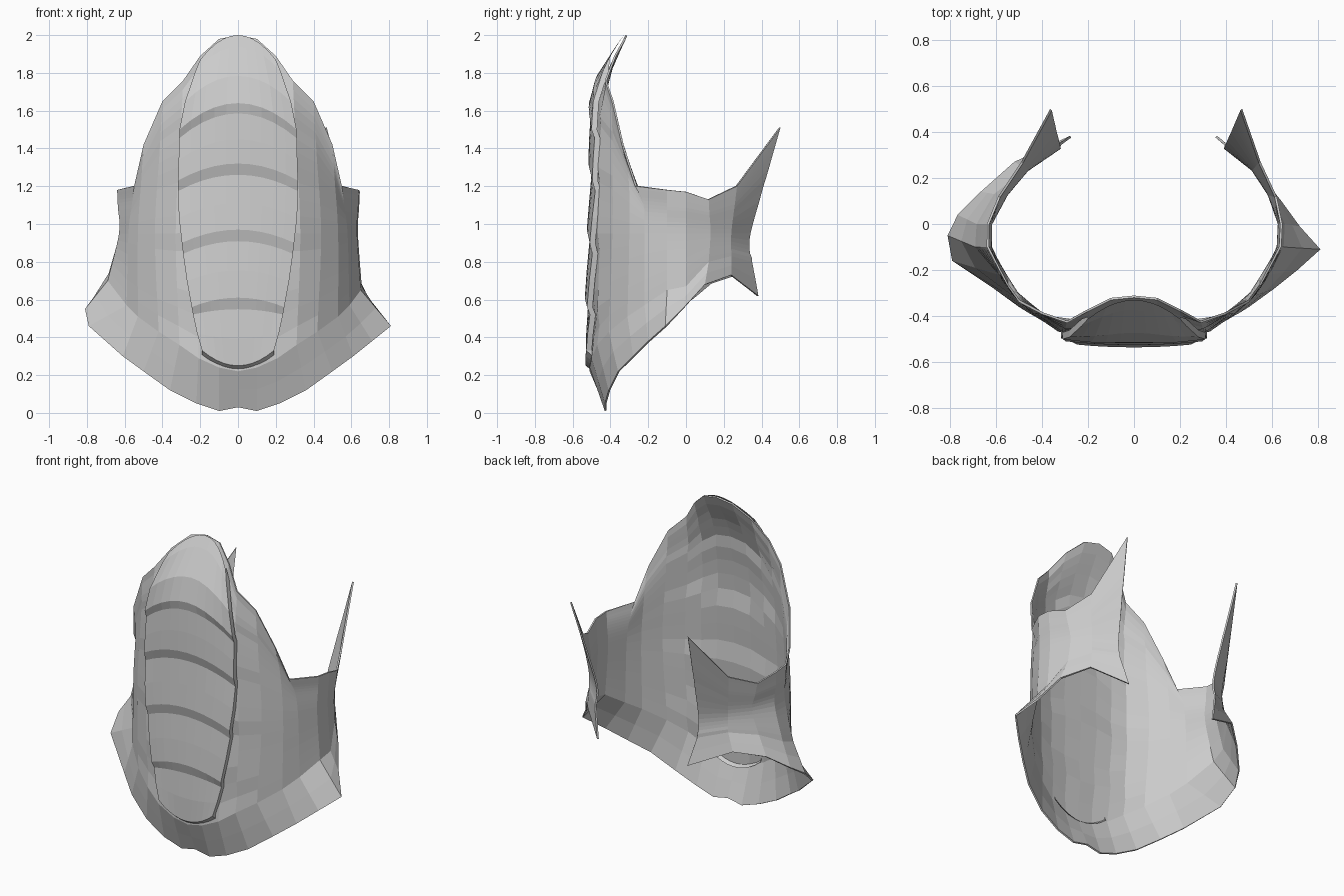
import bpy
from mathutils import Vector as V

if "Cube" in bpy.data.objects:
    bpy.data.objects.remove(bpy.data.objects["Cube"])

# Right-half contours, from centre front round to the rear wing
hem = [(0, -.43, .03), (.1, -.43, .01), (.22, -.43, .05), (.36, -.41, .12), (.5, -.36, .22), (.61, -.28, .3),
       (.71, -.2, .38), (.81, -.11, .46), (.72, -.01, .56), (.64, .1, .68), (.53, .24, .73), (.36, .38, .62)]
crease = [(0, -.51, .22), (.1, -.51, .24), (.21, -.5, .29), (.31, -.47, .36), (.42, -.41, .43), (.53, -.31, .51),
          (.59, -.22, .57), (.65, -.1, .65), (.655, 0, .67), (.6, .12, .8), (.52, .24, .83), (.4, .345, .8)]
waist = [(0, -.5, 1), (.12, -.5, .99), (.23, -.495, .96), (.33, -.47, .95), (.44, -.39, .95), (.53, -.3, .95),
         (.58, -.22, .95), (.63, -.1, .95), (.635, 0, .95), (.59, .13, .95), (.52, .24, .95), (.4, .34, .95)]
crown = [(0, -.32, 2), (.1, -.33, 1.98), (.2, -.38, 1.89), (.29, -.43, 1.76), (.4, -.395, 1.65), (.5, -.34, 1.42),
         (.55, -.27, 1.2), (.64, -.1, 1.18), (.645, 0, 1.17), (.62, .12, 1.13), (.55, .27, 1.2), (.47, .5, 1.51)]
# The left flare is higher and wider than the right one
hem_left = {6: (.79, -.16, .46), 7: (.81, -.05, .55), 8: (.78, .04, .61), 9: (.7, .14, .69), 10: (.58, .27, .73)}
crease_left = {7: (.69, -.1, .7), 8: (.69, 0, .74), 9: (.64, .13, .81)}


def lerp_table(t, table):
    for (a, fa), (b, fb) in zip(table, table[1:]):
        if t <= b:
            return fa + (fb - fa) * max(0, t - a) / (b - a)
    return table[-1][1]


def spline(p, steps):
    pts = [p[0]]
    q = [2 * p[0] - p[1]] + p + [2 * p[-1] - p[-2]]
    for i in range(1, len(q) - 2):
        a, b, c, d = q[i - 1:i + 3]
        for s in range(1, steps + 1):
            t = s / steps
            pts.append(.5 * (2 * b + (c - a) * t + (2 * a - 5 * b + 4 * c - d) * t * t
                             + (3 * b - a - 3 * c + d) * t ** 3))
    return pts


def grid_object(name, columns, thickness):
    n = len(columns[0])
    verts = [v for col in columns for v in col]
    faces = [(i * n + j, (i + 1) * n + j, (i + 1) * n + j + 1, i * n + j + 1)
             for i in range(len(columns) - 1) for j in range(n - 1)]
    mesh = bpy.data.meshes.new(name)
    mesh.from_pydata(verts, [], faces)
    ob = bpy.data.objects.new(name, mesh)
    bpy.context.collection.objects.link(ob)
    if thickness:
        m = ob.modifiers.new("thickness", 'SOLIDIFY')
        m.thickness = thickness
        m.offset = -1
    return ob


# Centre and edge heights of the overlapping front bands
bands = [(.25, .33), (.61, .56), (.97, .90), (1.32, 1.23), (1.64, 1.50), (2.0, 1.87)]


def shell_column(i, side):
    b, c, w, t = V(hem[i]), V(crease[i]), V(waist[i]), V(crown[i])
    if side < 0:
        b, c = V(hem_left.get(i, b)), V(crease_left.get(i, c))
    up = w.lerp(t, .62)
    if w.y < .05:
        up.y = w.y + .1 * (t.y - w.y)       # keep the hood upright, curling only near the top
    col = [b, b.lerp(c, .5)] + spline([c, w, up, t], 6)
    for p in col:
        # shallow ribs showing through on the inside of the hood
        if abs(p.x) < .45 and .4 < p.z < 1.75:
            z = p.z + .9 * p.x * p.x
            lo = max((k[0] for k in bands if k[0] <= z), default=.25)
            p.y += .02 * min(1, (z - lo) / .33) * min(1, (.45 - p.x) / .2)
        if side < 0:
            p.x -= .2 * max(0, p.y + .03)   # left wing wraps further inward
        p.x *= side
    return col


# Wrap-around shell: hood, flared hem and rear wings
cols = [shell_column(i, -1) for i in range(11, 0, -1)] + [shell_column(i, 1) for i in range(12)]
grid_object("wraparound_shell", cols, .01)

# Banded front plate, its outer edges tucked back into the shell
profile = [(.2, -.51), (.3, -.52), (.6, -.52), (.95, -.51), (1.2, -.5), (1.6, -.505),
           (1.75, -.48), (1.88, -.415), (2.0, -.33)]
widths = [(.25, .15), (.33, .19), (.45, .225), (.75, .28), (1.1, .32), (1.5, .31), (1.7, .27), (1.87, .2)]
plate = []
for u in (-1, -1, -.8, -.6, -.4, -.2, 0, .2, .4, .6, .8, 1, 1):
    tuck = .03 if len(plate) in (0, 12) else 0
    col = []
    for lo, hi in zip(bands, bands[1:]):
        for f, out in ((0, .016), (.4, .01), (.83, 0)):
            edge = lo[1] + (hi[1] - lo[1]) * f
            mid = lo[0] + (hi[0] - lo[0]) * f
            z = mid + (edge - mid) * u * u
            x = u * lerp_table(edge, widths)
            if not col:                     # underside lip at the chin
                col.append(V((x, -.48, z - .04)))
            col.append(V((x, lerp_table(z, profile) + .2 * x * x - out + tuck, z)))
    z = 2.0 - .13 * u * u
    col.append(V((.2 * u, lerp_table(z, profile) + .008 * u * u + tuck * .3, z)))
    plate.append(col)
grid_object("banded_front_plate", plate, 0)
